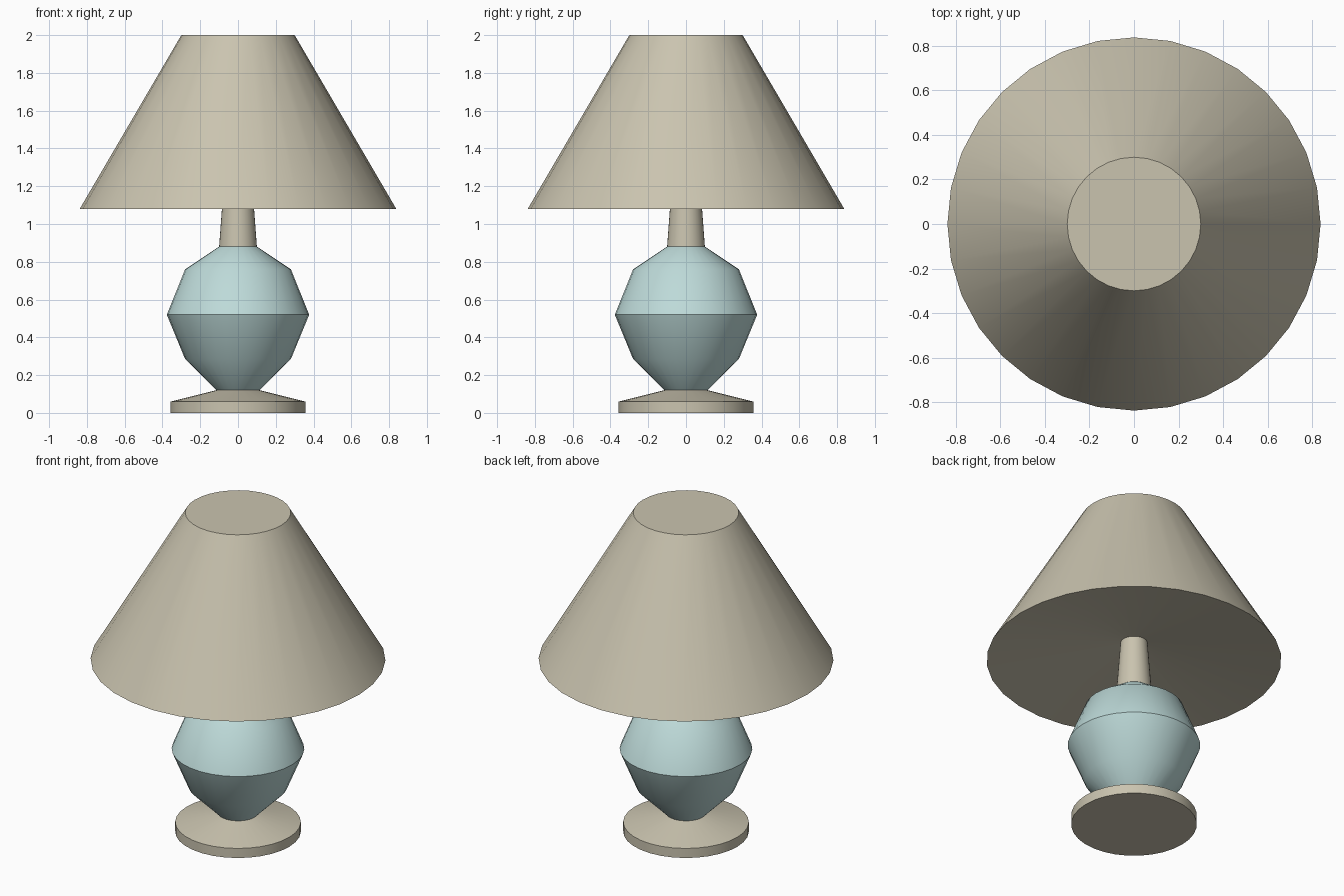
import bpy, bmesh, math

if "Cube" in bpy.data.objects:
    bpy.data.objects.remove(bpy.data.objects["Cube"])

SIDES = 32


def material(name, rgb):
    mat = bpy.data.materials.new(name)
    mat.use_nodes = True
    mat.diffuse_color = (*rgb, 1)
    mat.node_tree.nodes["Principled BSDF"].inputs["Base Color"].default_value = (*rgb, 1)
    return mat


def lathe(name, profile, mat, cap_start=False, cap_end=False):
    """Turn a (radius, height) profile, listed upward on the outside, about z."""
    bm = bmesh.new()
    rings = []
    for r, z in profile:
        angles = [math.tau * i / SIDES for i in range(SIDES)]
        rings.append([bm.verts.new((r * math.cos(a), r * math.sin(a), z)) for a in angles])
    for low, high in zip(rings, rings[1:]):
        for i in range(SIDES):
            j = (i + 1) % SIDES
            bm.faces.new((low[i], low[j], high[j], high[i]))
    if cap_start:
        bm.faces.new(rings[0][::-1])
    if cap_end:
        bm.faces.new(rings[-1])
    mesh = bpy.data.meshes.new(name)
    bm.to_mesh(mesh)
    bm.free()
    mesh.materials.append(mat)
    obj = bpy.data.objects.new(name, mesh)
    bpy.context.collection.objects.link(obj)
    bpy.ops.object.select_all(action="DESELECT")
    obj.select_set(True)
    bpy.context.view_layer.objects.active = obj
    bpy.ops.object.shade_smooth_by_angle(angle=math.radians(40))
    return obj


beige = material("warm beige", (0.59, 0.55, 0.43))
blue = material("pale blue", (0.51, 0.70, 0.69))

# Round foot with a sloping top
lathe("foot", [(0.357, 0), (0.357, 0.06), (0.115, 0.12)], beige, cap_start=True)

# Faceted-profile ceramic body
lathe("body", [(0.115, 0.12), (0.28, 0.285), (0.377, 0.52), (0.28, 0.76), (0.10, 0.88)], blue)

# Tapered neck up into the shade
lathe("neck", [(0.10, 0.88), (0.077, 1.19)], beige)

# Shade with a closed top and a shallow hollow underside
lathe("shade", [(0.077, 1.19), (0.838, 1.08), (0.30, 2.0)], beige, cap_end=True)
